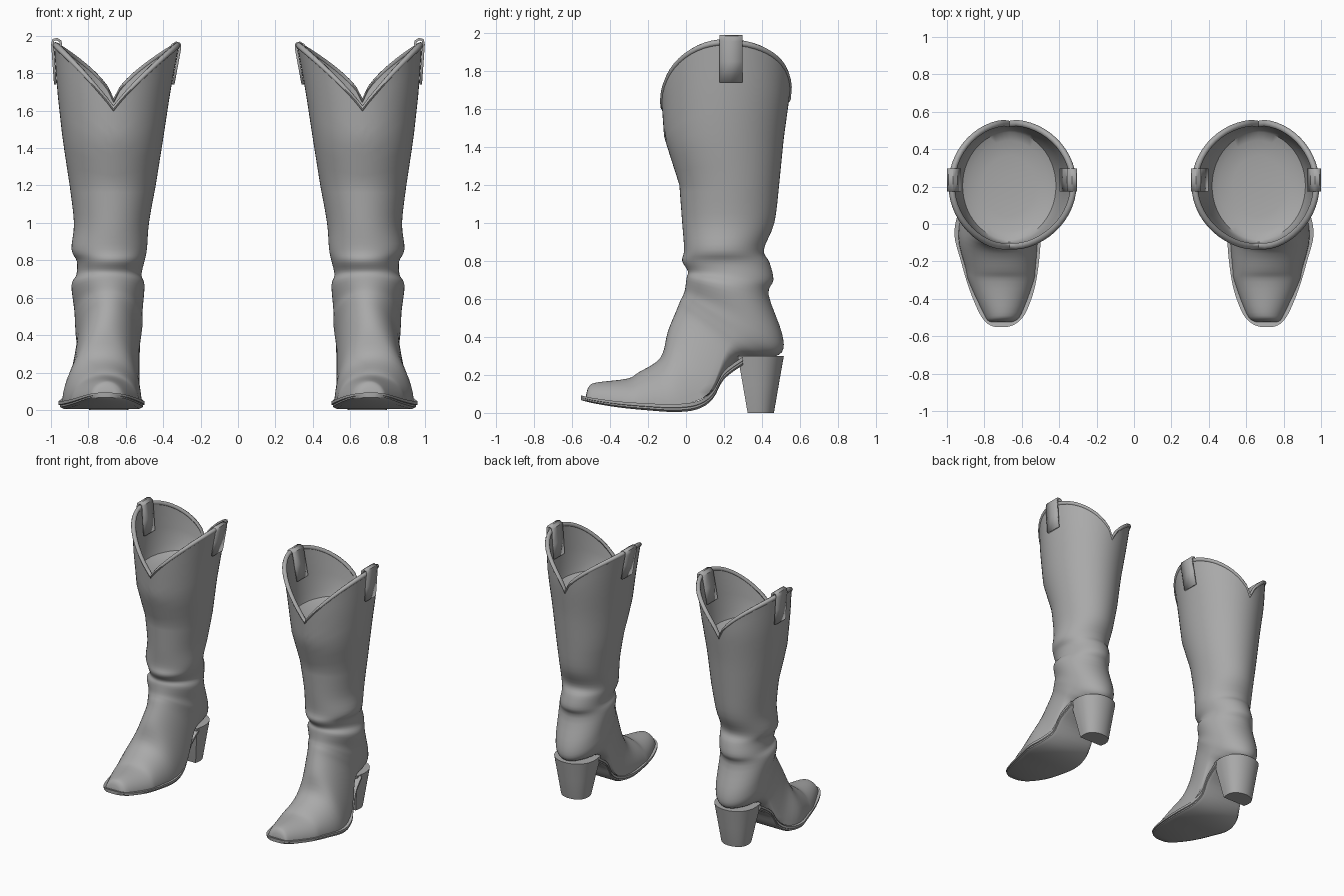
import bpy, bmesh, math

if "Cube" in bpy.data.objects:
    bpy.data.objects.remove(bpy.data.objects["Cube"])

leather = bpy.data.materials.new("grey_leather")
leather.diffuse_color = (0.4, 0.4, 0.4, 1)
leather.use_nodes = True
leather.node_tree.nodes["Principled BSDF"].inputs["Base Color"].default_value = leather.diffuse_color
SEG = 56
ANG = [2 * math.pi * i / SEG for i in range(SEG)]


def spline(rows, n):
    """Smoothly fill n steps between successive rows of numbers."""
    out = []
    for i in range(len(rows) - 1):
        a, b, c, d = (rows[max(0, min(len(rows) - 1, i + k))] for k in (-1, 0, 1, 2))
        for s in range(n):
            t = s / n
            out.append([q + .5 * t * (r - p + t * (2*p - 5*q + 4*r - u + t * (3*(q - r) + u - p)))
                        for p, q, r, u in zip(a, b, c, d)])
    return out + [list(rows[-1])]


def loft(name, rings, loop=False, closed=True, angle=40):
    """Skin a list of rings and mirror it to make the pair."""
    bm = bmesh.new()
    vs = [[bm.verts.new(p) for p in r] for r in rings]
    n = len(rings[0])
    for i in range(len(vs) if loop else len(vs) - 1):
        a, b = vs[i], vs[(i + 1) % len(vs)]
        for j in range(n if closed else n - 1):
            k = (j + 1) % n
            bm.faces.new((a[j], a[k], b[k], b[j]))
    if closed and not loop:
        bm.faces.new(vs[0][::-1])
        bm.faces.new(vs[-1])
    bmesh.ops.recalc_face_normals(bm, faces=bm.faces)
    me = bpy.data.meshes.new(name)
    bm.to_mesh(me)
    bm.free()
    me.materials.append(leather)
    ob = bpy.data.objects.new(name, me)
    bpy.context.collection.objects.link(ob)
    bpy.ops.object.select_all(action='DESELECT')
    ob.select_set(True)
    bpy.context.view_layer.objects.active = ob
    bpy.ops.object.shade_smooth_by_angle(angle=math.radians(angle))
    ob.modifiers.new("pair", 'MIRROR').use_mirror_merge = False
    return ob


# Key sections from toe to calf: front y, z, back y, z, left x, right x
upper = [
    (-.525, .10, -.525, .07, .665, .755), (-.51, .14, -.52, .07, .635, .78),
    (-.47, .16, -.48, .06, .60, .805), (-.31, .18, -.31, .04, .537, .883),
    (-.25, .213, -.24, .037, .527, .90), (-.135, .29, -.06, .035, .515, .94),
    (-.095, .43, .13, .10, .525, .90), (-.05, .54, .27, .27, .525, .865),
    (-.03, .59, .42, .288, .517, .868), (-.015, .62, .505, .32, .51, .872),
    (-.005, .65, .505, .42, .51, .875), (.003, .71, .435, .62, .50, .89),
    (.01, .745, .46, .70, .516, .864), (-.02, .80, .44, .79, .50, .862),
    (-.01, .86, .41, .86, .487, .89), (-.02, 1.0, .465, 1.0, .476, .877),
    (-.035, 1.2, .49, 1.2, .44, .90)]

# Flared shaft: z, front y, back y, left x, right x
shaft = [(1.2, -.035, .49, .44, .90), (1.45, -.115, .515, .40, .938),
         (1.7, -.133, .55, .362, .966), (1.97, -.14, .56, .312, .985)]


def extents(z):
    for a, b in zip(shaft, shaft[1:]):
        if z <= b[0] or b is shaft[-1]:
            t = (z - a[0]) / (b[0] - a[0])
            return [p + (q - p) * t for p, q in zip(a[1:], b[1:])]


def rim_z(a):
    """Rim height: a dip at front and back, high at the sides."""
    s = abs(math.sin(a))
    return 1.61 + .34 * s ** .95 if math.cos(a) > 0 else 1.65 + .30 * s ** .7


def shaft_point(a, z, scale=1.0):
    y0, y1, x0, x1 = extents(z)
    return ((x0 + x1) / 2 + scale * (x1 - x0) / 2 * math.sin(a),
            (y0 + y1) / 2 - scale * (y1 - y0) / 2 * math.cos(a), z)


# Foot and ankle: flat-bottomed sections turning into ovals behind the heel
rings = []
for fy, fz, by, bz, x0, x1 in spline(upper, 4):
    q = max(0, min(1, (.51 - by) / .4, (.45 - bz) / .15))
    ring = []
    for a in ANG:
        c = 1 - math.cos(a)
        s = c / 2 * (1 - q) + min(1, c) * q
        ring.append(((x0 + x1) / 2 + (x1 - x0) / 2 * math.sin(a), fy + (by - fy) * s, fz + (bz - fz) * s))
    rings.append(ring)
# Shaft up to the dipped rim
for i in range(1, 9):
    rings.append([shaft_point(a, 1.2 + (rim_z(a) - 1.2) * i / 8) for a in ANG])
# Inner wall and shallow dished lining
for f, sc in ((0, .94), (.5, .93), (.85, .92), (1, .88)):
    rings.append([shaft_point(a, rim_z(a) + (1.56 - rim_z(a)) * f, sc) for a in ANG])
for z, sc in ((1.54, .75), (1.53, .5), (1.525, .2)):
    rings.append([shaft_point(a, z, sc) for a in ANG])
loft("boot_upper", rings)

# Rolled binding around the rim
binding = []
for a in ANG:
    x, y, z = shaft_point(a, rim_z(a), .975)
    binding.append([(x + .017 * math.cos(b) * math.sin(a), y - .017 * math.cos(b) * math.cos(a),
                     z + .017 * math.sin(b)) for b in (k * math.pi / 4 for k in range(8))])
loft("rim_binding", binding, loop=True, angle=60)

# Sole and welt stations: y, left x, right x, top z
sole = [(-.552, .685, .735, .093), (-.535, .635, .78, .088), (-.48, .582, .825, .077),
        (-.35, .533, .88, .06), (-.2, .508, .925, .05), (-.06, .50, .96, .046),
        (.06, .517, .94, .062), (.14, .537, .90, .115), (.2, .54, .88, .22), (.3, .54, .86, .295)]
edge = [(.03, 0), (.008, .25), (.008, .5), (0, .56), (0, 1)]
rings = []
for y, x0, x1, zt in spline(sole, 4):
    thick = .043 - .032 * max(0, -y)
    inset = min(1, (x1 - x0) * 3)
    left = [(x0 + d * inset, y, zt - thick * (1 - h)) for d, h in edge]
    right = [(x1 - d * inset, y, zt - thick * (1 - h)) for d, h in edge]
    rings.append(left + right[::-1])
loft("sole_and_welt", rings)

# Tapered heel with a straight front and a round back
rings = []
for z, t in ((0, 0), (.008, .04), (.15, .5), (.3, 1)):
    y0, y1, w = .325 - .053 * t, .462 + .053 * t, .105 + .053 * t
    ring = []
    for i in range(25):
        a = math.pi * i / 24
        ring.append((.692 - w * math.cos(a), y0 + (y1 - y0) * (.3 + .7 * math.sin(a) ** .8), z))
    rings.append([(.692 - w * .93, y0, z)] + ring + [(.692 + w * .93, y0, z)])
loft("heel", rings)

# Pull straps folded over both sides of the rim
for side, name in ((1, "outer_pull_strap"), (-1, "inner_pull_strap")):
    top = 1.965 if side > 0 else 1.945
    wall = lambda z: extents(z)[3 if side > 0 else 2]
    path = [(.008, 1.74), (.008, 1.85), (.008, top - .01), (.002, top + .013),
            (-.018, top + .018), (-.036, top + .005), (-.036, 1.85), (-.036, 1.74)]
    strap = loft(name, [[(wall(z) + d * side, y, z) for y in (.175, .235, .298)] for d, z in path],
                 closed=False)
    fold = strap.modifiers.new("thickness", 'SOLIDIFY')
    fold.thickness, fold.offset = .014, 0
